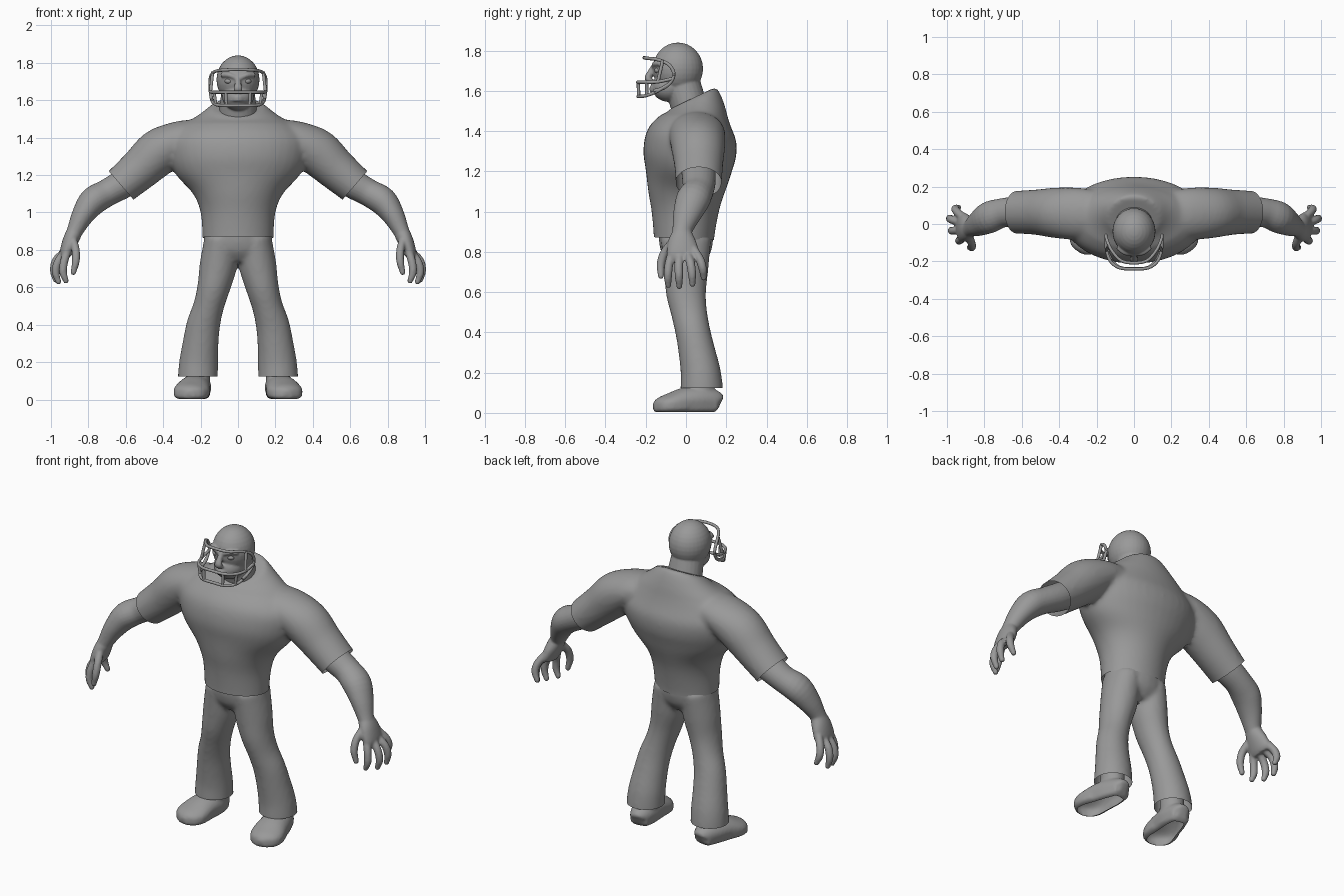
import bpy, bmesh, math
from mathutils import Vector, Matrix

if "Cube" in bpy.data.objects:
    bpy.data.objects.remove(bpy.data.objects["Cube"])

grey = bpy.data.materials.new("grey")
grey.diffuse_color = (0.32, 0.32, 0.32, 1)
grey.use_nodes = True
grey.node_tree.nodes["Principled BSDF"].inputs["Base Color"].default_value = grey.diffuse_color
Y, Z = Vector((0, 1, 0)), Vector((0, 0, 1))


def spline(rows, steps):
    """Catmull-Rom through rows of numbers."""
    p = [Vector(r) for r in rows]
    p = [p[0] * 2 - p[1]] + p + [p[-1] * 2 - p[-2]]
    out = []
    for i in range(1, len(p) - 2):
        a, b, c, d = p[i - 1:i + 3]
        for k in range(steps):
            t = k / steps
            out.append(0.5 * (2 * b + (c - a) * t + (2 * a - 5 * b + 4 * c - d) * t * t
                              + (3 * b - a - 3 * c + d) * t ** 3))
    return out + [p[-2]]


def tube(bm, rows, up=Y, n=24, steps=4, tilt=0):
    """Closed loft; rows are x, y, z, radius along up, radius across."""
    pts = spline(rows, steps)
    rings = []
    for i, p in enumerate(pts):
        t = (pts[min(i + 1, len(pts) - 1)] - pts[max(i - 1, 0)]).to_3d()
        t = Vector(t[:3]).normalized()
        u = (up - t * up.dot(t)).normalized()
        v = t.cross(u)
        c = Vector(p[:3])
        ring = []
        for k in range(n):
            a = math.tau * k / n
            ring.append(bm.verts.new(c + u * math.cos(a) * max(p[3], .003) + v * math.sin(a) * max(p[4], .003)))
        if tilt and i > len(pts) - steps * 2:
            for w in ring:
                w.co.z += tilt * (w.co.y - c.y) * (i - len(pts) + steps * 2) / (steps * 2)
        rings.append(ring)
    for r, s in zip(rings, rings[1:]):
        for k in range(n):
            bm.faces.new((r[k], r[(k + 1) % n], s[(k + 1) % n], s[k]))
    bm.faces.new(rings[0][::-1])
    bm.faces.new(rings[-1])


def ball(bm, c, r, seg=32):
    m = Matrix.Translation(c) @ Matrix.Diagonal((*r, 1))
    bmesh.ops.create_uvsphere(bm, u_segments=seg, v_segments=seg // 2, radius=1, matrix=m)


def finish(name, bm, voxel=0, smooth=0, cuts=()):
    """Make the object, fuse overlapping solids, trim open ends by planes."""
    bmesh.ops.recalc_face_normals(bm, faces=bm.faces)
    me = bpy.data.meshes.new(name)
    bm.to_mesh(me)
    bm.free()
    ob = bpy.data.objects.new(name, me)
    bpy.context.collection.objects.link(ob)
    bpy.ops.object.select_all(action='DESELECT')
    bpy.context.view_layer.objects.active = ob
    ob.select_set(True)
    if voxel:
        m = ob.modifiers.new("fuse", 'REMESH')
        m.mode, m.voxel_size = 'VOXEL', voxel
        bpy.ops.object.modifier_apply(modifier="fuse")
    if smooth:
        m = ob.modifiers.new("soften", 'SMOOTH')
        m.factor, m.iterations = 0.5, smooth
        bpy.ops.object.modifier_apply(modifier="soften")
    if cuts:
        b = bmesh.new()
        b.from_mesh(ob.data)
        for co, no in cuts:
            bmesh.ops.bisect_plane(b, geom=b.verts[:] + b.edges[:] + b.faces[:],
                                   plane_co=co, plane_no=no, clear_outer=True)
        b.to_mesh(ob.data)
        b.free()
    ob.data.materials.clear()
    ob.data.materials.append(grey)
    bpy.ops.object.shade_smooth_by_angle(angle=math.radians(40))
    return ob


def flip(rows, s):
    return [(r[0] * s, *r[1:]) for r in rows]


# Shirt: torso loft fused with two sleeves, open at hem and cuffs
bm = bmesh.new()
tube(bm, [(0, -.01, .80, .15, .19), (0, -.01, .87, .15, .19), (0, -.005, 1.0, .167, .20),
          (0, 0, 1.1, .19, .24), (0, .01, 1.2, .213, .33), (0, .018, 1.29, .231, .37),
          (0, .03, 1.38, .222, .375), (0, .04, 1.46, .175, .31), (0, .04, 1.52, .145, .21),
          (0, .035, 1.565, .115, .14)], n=40, tilt=.4)
sleeve = [(.20, .05, 1.41, .13, .09), (.31, .055, 1.385, .14, .105), (.42, .06, 1.325, .135, .125),
          (.52, .063, 1.235, .122, .113), (.625, .063, 1.145, .115, .102), (.67, .063, 1.106, .115, .10)]
cuffs = []
for s in (1, -1):
    tube(bm, flip(sleeve, s))
    cuffs.append(((.625 * s, .06, 1.145), (.756 * s, 0, -.655)))
finish("shirt", bm, .012, 10, cuffs + [((0, 0, .865), (0, -.05, -1))])

# Trousers: hips fused with two flared legs, open at the ankles
bm = bmesh.new()
tube(bm, [(0, 0, .95, .13, .17), (0, 0, .86, .135, .182), (0, 0, .79, .12, .175), (0, 0, .735, .08, .08)])
leg = [(.09, 0, .86, .125, .09), (.105, 0, .72, .112, .10), (.13, .0, .6, .1, .088),
       (.157, .015, .5, .09, .082), (.185, .035, .4, .087, .09), (.2, .055, .3, .092, .096),
       (.21, .073, .2, .1, .104), (.215, .078, .12, .106, .107), (.215, .078, .06, .106, .107)]
for s in (1, -1):
    tube(bm, flip(leg, s))
finish("trousers", bm, .012, 8, [((0, .08, .123), (0, 0, -1))])

# Shoes with ankle, toes turned outward, flat soles
for s, side in ((1, "left"), (-1, "right")):
    bm = bmesh.new()
    shoe = [(.21, .165, .05, .03, .03), (.212, .15, .058, .052, .055), (.22, .08, .065, .066, .078),
            (.235, 0, .062, .066, .088), (.25, -.08, .048, .05, .096),
            (.256, -.13, .038, .038, .075), (.26, -.158, .03, .02, .03)]
    tube(bm, flip(shoe, s), up=Z)
    tube(bm, flip([(.215, .07, .06, .07, .065), (.213, .07, .13, .07, .065), (.213, .07, .2, .07, .065)], s))
    for v in bm.verts:
        if v.co.z < .045:
            v.co.z = max(.002, v.co.z * .6 - .005)
    finish(side + "_shoe", bm, .009, 4, [((0, 0, .004), (0, 0, -1))])

# Arms with palm, four curled fingers and thumb
arm = [(.54, .062, 1.20, .085, .08), (.62, .065, 1.15, .083, .078), (.70, .06, 1.105, .078, .073),
       (.775, .035, 1.06, .085, .076), (.83, .005, .985, .07, .06), (.868, -.018, .91, .05, .045),
       (.885, -.022, .875, .05, .04)]
palm = [(.872, -.02, .90, .048, .042), (.895, -.02, .85, .07, .042), (.918, -.015, .79, .08, .035),
        (.925, -.012, .765, .07, .025)]
fingers = [[(.91, -.068, .80), (.93, -.085, .735), (.935, -.09, .68), (.92, -.088, .635)],
           [(.925, -.03, .79), (.963, -.036, .735), (.975, -.035, .68), (.96, -.033, .63)],
           [(.925, .008, .79), (.972, .022, .745), (.985, .03, .69), (.975, .032, .64)],
           [(.92, .04, .81), (.95, .07, .76), (.955, .083, .715), (.938, .088, .672)],
           [(.885, -.055, .86), (.868, -.105, .80), (.867, -.125, .74), (.88, -.125, .68)]]
radii = (.022, .022, .021, .015)
for s, side in ((1, "left"), (-1, "right")):
    bm = bmesh.new()
    tube(bm, flip(arm, s))
    tube(bm, flip(palm, s))
    for f in fingers:
        tube(bm, flip([(*p, r, r) for p, r in zip(f, radii)], s), n=12)
        ball(bm, (f[-1][0] * s, f[-1][1], f[-1][2]), (.016,) * 3, 12)
    finish(side + "_arm", bm, .0065, 4)

# Head: skull, jaw, nose, brows, lips and neck
bm = bmesh.new()
ball(bm, (0, -.04, 1.71), (.115, .125, .13))
ball(bm, (0, -.085, 1.62), (.085, .085, .075))
tube(bm, [(0, .03, 1.46, .09, .10), (0, .01, 1.54, .09, .10), (0, -.02, 1.64, .09, .09)])
tube(bm, [(0, -.155, 1.73, .012, .012), (0, -.178, 1.69, .015, .017), (0, -.188, 1.66, .018, .024),
          (0, -.165, 1.643, .01, .02)], n=12)
for s in (1, -1):
    tube(bm, flip([(.015, -.16, 1.722, .013, .013), (.05, -.152, 1.735, .014, .014),
                   (.09, -.125, 1.735, .012, .012)], s), up=Z, n=12)
for z in (1.613, 1.6):
    tube(bm, [(-.042, -.15, z, .007, .007), (0, -.172, z + .003, .01, .01), (.042, -.15, z, .007, .007)], up=Z, n=12)
finish("head", bm, .006, 3)

# Eyes
for s, side in ((1, "left"), (-1, "right")):
    bm = bmesh.new()
    ball(bm, (.048 * s, -.139, 1.702), (.023, .019, .015), 16)
    finish(side + "_eye", bm)

# Helmet shell with the face opening cut out
bm = bmesh.new()
ball(bm, (0, -.02, 1.715), (.143, .17, .165), 48)
bmesh.ops.bisect_plane(bm, geom=bm.verts[:] + bm.edges[:] + bm.faces[:], plane_co=(0, 0, 1.575),
                       plane_no=(0, .15, -1), clear_outer=True)
helmet = finish("helmet", bm)
bm = bmesh.new()
bmesh.ops.create_cube(bm, size=1, matrix=Matrix.Translation((0, -.235, 1.61)) @ Matrix.Diagonal((.6, .31, .30, 1)))
bmesh.ops.bevel(bm, geom=[e for e in bm.edges if abs((e.verts[0].co - e.verts[1].co).x) > .5],
                offset=.06, segments=6, affect='EDGES', profile=.5)
cutter = finish("opening_cutter", bm)
cutter.hide_render = True
bpy.context.view_layer.objects.active = helmet
m = helmet.modifiers.new("shell", 'SOLIDIFY')
m.thickness = .014
bpy.ops.object.modifier_apply(modifier="shell")
m = helmet.modifiers.new("opening", 'BOOLEAN')
m.object, m.solver = cutter, 'EXACT'
bpy.ops.object.modifier_apply(modifier="opening")
bpy.data.objects.remove(cutter)

# Face guard bars
bm = bmesh.new()


def bar(half, r=.0085):
    """Bar given from the middle outwards and mirrored."""
    rows = [(-x, y, z, r, r) for x, y, z in half[::-1] if x > 0] + [(x, y, z, r, r) for x, y, z in half]
    tube(bm, rows, up=Vector((.05, .1, 1)), n=10, steps=5)


bar([(0, -.208, 1.765), (.07, -.195, 1.762), (.12, -.14, 1.755), (.145, -.085, 1.73),
     (.15, -.06, 1.685), (.148, -.075, 1.645), (.142, -.11, 1.615), (.14, -.16, 1.60)])
bar([(0, -.24, 1.643), (.075, -.235, 1.643), (.125, -.2, 1.643), (.147, -.14, 1.645), (.15, -.07, 1.66)])
bar([(0, -.238, 1.572), (.07, -.234, 1.572), (.115, -.2, 1.576), (.138, -.15, 1.595), (.146, -.09, 1.63)])
for s in (1, -1):
    for top, low in (((.065, -.237, 1.643), (.062, -.235, 1.572)), ((.128, -.195, 1.643), (.118, -.195, 1.577)),
                     ((.135, -.115, 1.753), (.147, -.14, 1.645))):
        tube(bm, flip([(*top, .0085, .0085), (*low, .0085, .0085)], s), n=10)
finish("face_guard", bm)
